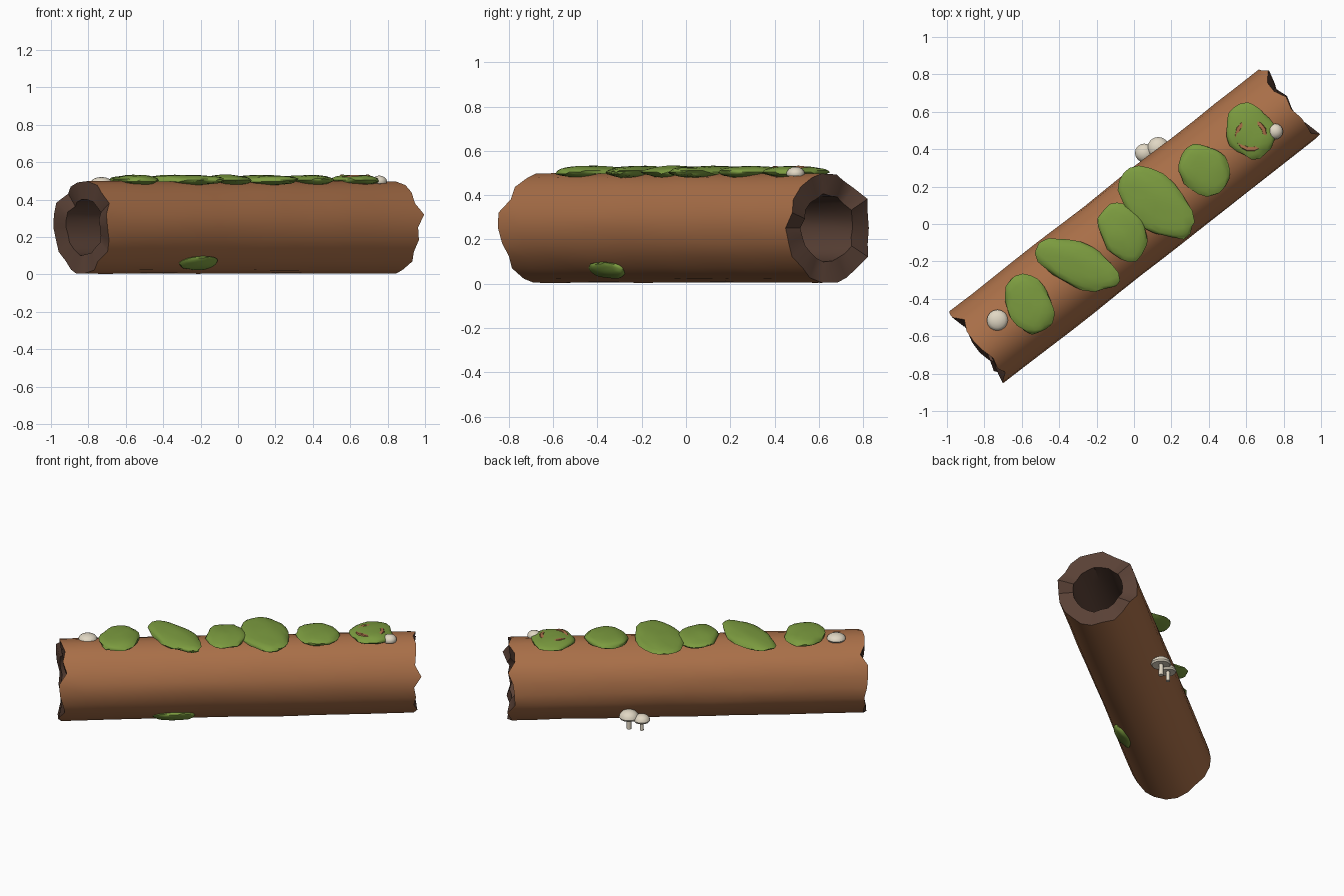
import bpy, bmesh, math, random
from mathutils import Matrix, Vector, noise

if "Cube" in bpy.data.objects:
    bpy.data.objects.remove(bpy.data.objects["Cube"])

random.seed(4)
ANG = math.radians(38)
SIDES, SEGS = 22, 14
HALF, R_OUT, R_IN, CZ = 1.055, 0.244, 0.15, 0.252


def material(name, rgb):
    m = bpy.data.materials.new(name)
    m.diffuse_color = (*rgb, 1)
    m.use_nodes = True
    m.node_tree.nodes["Principled BSDF"].inputs["Base Color"].default_value = m.diffuse_color
    return m


BARK = material("bark", (0.40, 0.16, 0.065))
WOOD = material("dark_wood", (0.10, 0.052, 0.036))
MOSS = material("moss", (0.20, 0.33, 0.05))
CREAM = material("mushroom_cream", (0.75, 0.68, 0.55))


def finish(bm, name, mats, angle=40):
    bmesh.ops.recalc_face_normals(bm, faces=bm.faces)
    me = bpy.data.meshes.new(name)
    bm.to_mesh(me)
    bm.free()
    ob = bpy.data.objects.new(name, me)
    bpy.context.collection.objects.link(ob)
    for m in mats:
        me.materials.append(m)
    bpy.ops.object.select_all(action='DESELECT')
    ob.select_set(True)
    bpy.context.view_layer.objects.active = ob
    bpy.ops.object.shade_smooth_by_angle(angle=math.radians(angle))
    return ob


# Hollow log: rippled bark outside, ragged ends, dark bore
ripple = [random.uniform(-0.007, 0.007) for _ in range(SIDES)]
jag = [[random.uniform(-0.03, 0.025) for _ in range(SIDES)] for _ in range(2)]
place = Matrix.Translation((0, 0, CZ)) @ Matrix.Rotation(ANG, 4, 'Z')


def log_loop(bm, t, outer):
    loop = []
    for k in range(SIDES):
        a = math.tau * k / SIDES
        end = jag[0][k] if t < 0 else jag[1][k]
        x = t * (HALF + end * (1 if outer else 0.6) - (0 if outer else 0.012))
        if outer:
            r = R_OUT + ripple[k] + 0.006 * noise.noise(Vector((t * 3, k * 1.7, 0)))
        else:
            r = R_IN + 0.012 * noise.noise(Vector((t * 2, k * 0.9, 5)))
        loop.append(bm.verts.new(place @ Vector((x, r * math.cos(a), r * math.sin(a)))))
    return loop


bm = bmesh.new()
ts = [-1 + 2 * i / SEGS for i in range(SEGS + 1)]
loops = [log_loop(bm, t, True) for t in ts] + [log_loop(bm, t, False) for t in reversed(ts)]
for i, a in enumerate(loops):
    b = loops[(i + 1) % len(loops)]
    for k in range(SIDES):
        j = (k + 1) % SIDES
        f = bm.faces.new((a[k], a[j], b[j], b[k]))
        f.material_index = 0 if i < SEGS else 1
finish(bm, "hollow_log", [BARK, WOOD])


# Moss: flattened lumpy pads
def moss(name, loc, size, yaw, normal=(0, 0, 1)):
    bm = bmesh.new()
    bmesh.ops.create_icosphere(bm, subdivisions=3, radius=1)
    off = Vector(loc) * 9
    for v in bm.verts:
        v.co *= 1 + 0.16 * noise.noise(v.co * 1.6 + off)
    rot = Vector((0, 0, 1)).rotation_difference(Vector(normal)).to_matrix().to_4x4()
    bm.transform(Matrix.Translation(loc) @ rot @ Matrix.Rotation(math.radians(yaw), 4, 'Z')
                 @ Matrix.Diagonal((*size, 1)))
    finish(bm, name, [MOSS])


pads = [(-0.56, -0.43, 0.17, 0.12, -65), (-0.30, -0.22, 0.24, 0.115, -24),
        (-0.06, -0.04, 0.16, 0.12, -65), (0.12, 0.11, 0.24, 0.14, -42),
        (0.375, 0.29, 0.15, 0.125, -35), (0.62, 0.495, 0.15, 0.125, -55)]
for n, (x, y, a, b, yaw) in enumerate(pads):
    moss(f"moss_pad_{n + 1}", (x, y, 0.504), (a, b, 0.029), yaw)
moss("moss_low_front", (-0.21, -0.355, 0.062), (0.12, 0.055, 0.025), 38, (0.37, -0.48, -0.79))

# Knot: low bark ring around a broken twig
bm = bmesh.new()
rings = []
for i in range(14):
    a = math.tau * i / 14
    ring = []
    for j in range(6):
        b = math.tau * j / 6
        r = 0.075 + 0.018 * math.cos(b)
        ring.append(bm.verts.new((0.625 + r * math.cos(a), 0.475 + r * math.sin(a),
                                  0.505 + 0.026 * math.sin(b) + 0.006 * math.sin(3 * a))))
    rings.append(ring)
for i in range(14):
    p, q = rings[i], rings[(i + 1) % 14]
    for j in range(6):
        bm.faces.new((p[j], q[j], q[(j + 1) % 6], p[(j + 1) % 6]))
finish(bm, "knot_ring", [BARK])


# Mushrooms: lathed stem and domed cap
def mushroom(name, x, y, base, cap_z, r, dome):
    s = r * 0.22
    profile = [(0, base), (s * 1.1, base), (s, cap_z), (r * 0.9, cap_z - 0.004), (r, cap_z + 0.006)]
    profile += [(r * math.cos(t), cap_z + 0.006 + dome * math.sin(t)) for t in (0.4, 0.8, 1.2)]
    profile.append((0, cap_z + 0.006 + dome))
    bm = bmesh.new()
    vs = [bm.verts.new((px, 0, pz)) for px, pz in profile]
    es = [bm.edges.new(e) for e in zip(vs, vs[1:])]
    bmesh.ops.spin(bm, geom=vs + es, cent=(0, 0, 0), axis=(0, 0, 1), angle=math.tau, steps=16)
    bmesh.ops.remove_doubles(bm, verts=bm.verts, dist=1e-4)
    bm.transform(Matrix.Translation((x, y, 0)))
    finish(bm, name, [CREAM])


mushroom("mushroom_left_top", -0.73, -0.515, 0.45, 0.485, 0.057, 0.03)
mushroom("mushroom_right_top", 0.755, 0.495, 0.45, 0.49, 0.042, 0.033)
mushroom("mushroom_back_small", 0.055, 0.38, 0.02, 0.082, 0.05, 0.035)
mushroom("mushroom_back_large", 0.13, 0.405, 0.02, 0.092, 0.06, 0.042)
